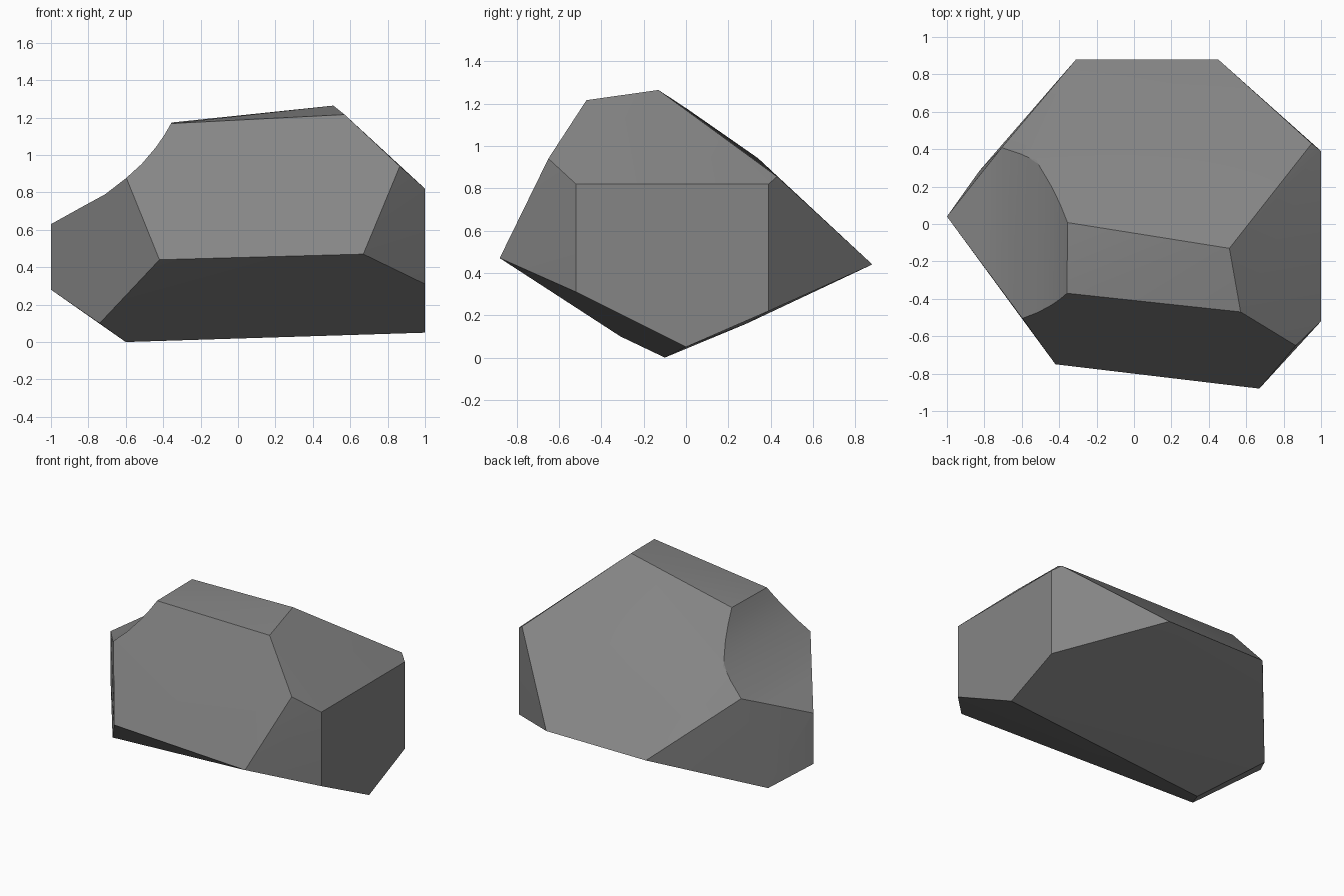
import bpy, bmesh, math

if "Cube" in bpy.data.objects:
    bpy.data.objects.remove(bpy.data.objects["Cube"])

stone = bpy.data.materials.new("stone grey")
stone.diffuse_color = (0.235, 0.235, 0.235, 1)
stone.use_nodes = True
stone.node_tree.nodes["Principled BSDF"].inputs["Base Color"].default_value = stone.diffuse_color


def make_object(name, bm):
    mesh = bpy.data.meshes.new(name)
    bmesh.ops.recalc_face_normals(bm, faces=bm.faces)
    bm.to_mesh(mesh)
    bm.free()
    mesh.materials.append(stone)
    obj = bpy.data.objects.new(name, mesh)
    bpy.context.collection.objects.link(obj)
    return obj


# Rock body: convex hull of its chipped corners
corners = [
    # top
    (-.36, -.37, 1.168), (.57, -.47, 1.216), (.51, -.13, 1.264), (-.37, .01, 1.172),
    # shoulders
    (.865, -.65, .94), (1, -.52, .82), (1, .39, .82), (.95, .43, .855),
    (-.6, -.5, .885), (-.71, .405, .795), (-.52, .34, .942), (-1, .04, .64),
    # widest ridge
    (-.42, -.75, .44), (.67, -.88, .47), (.45, .88, .44), (-.31, .88, .44),
    # underside
    (1, -.52, .31), (1, .39, .22), (1, 0, .05), (-.6, -.1, 0),
    (-.74, -.31, .1), (-.826, .285, .16), (-1, .04, .28),
]
bm = bmesh.new()
for c in corners:
    bm.verts.new(c)
bmesh.ops.convex_hull(bm, input=bm.verts)
rock = make_object("rock", bm)

# Scoop on the upper left: curved profile swept along y
profile = [(-.28, 1.31), (-.36, 1.165), (-.395, 1.105), (-.44, 1.04), (-.515, .952),
           (-.6, .875), (-.71, .79), (-.82, .73), (-1, .63), (-1.15, .55),
           (-1.15, 1.5), (-.28, 1.5)]
bm = bmesh.new()
face = bm.faces.new([bm.verts.new((x, -1.2, z)) for x, z in profile])
side = bmesh.ops.extrude_face_region(bm, geom=[face])
bmesh.ops.translate(bm, vec=(0, 2.4, 0),
                    verts=[g for g in side["geom"] if isinstance(g, bmesh.types.BMVert)])
scoop = make_object("scoop_cutter", bm)
scoop.hide_render = True

cut = rock.modifiers.new("scoop", 'BOOLEAN')
cut.operation = 'DIFFERENCE'
cut.solver = 'EXACT'
cut.object = scoop
bpy.context.view_layer.objects.active = rock
rock.select_set(True)
bpy.ops.object.modifier_apply(modifier=cut.name)
bpy.data.objects.remove(scoop)

# Soft curve inside the scoop, crisp edges between facets
bpy.ops.object.shade_smooth_by_angle(angle=math.radians(20))
